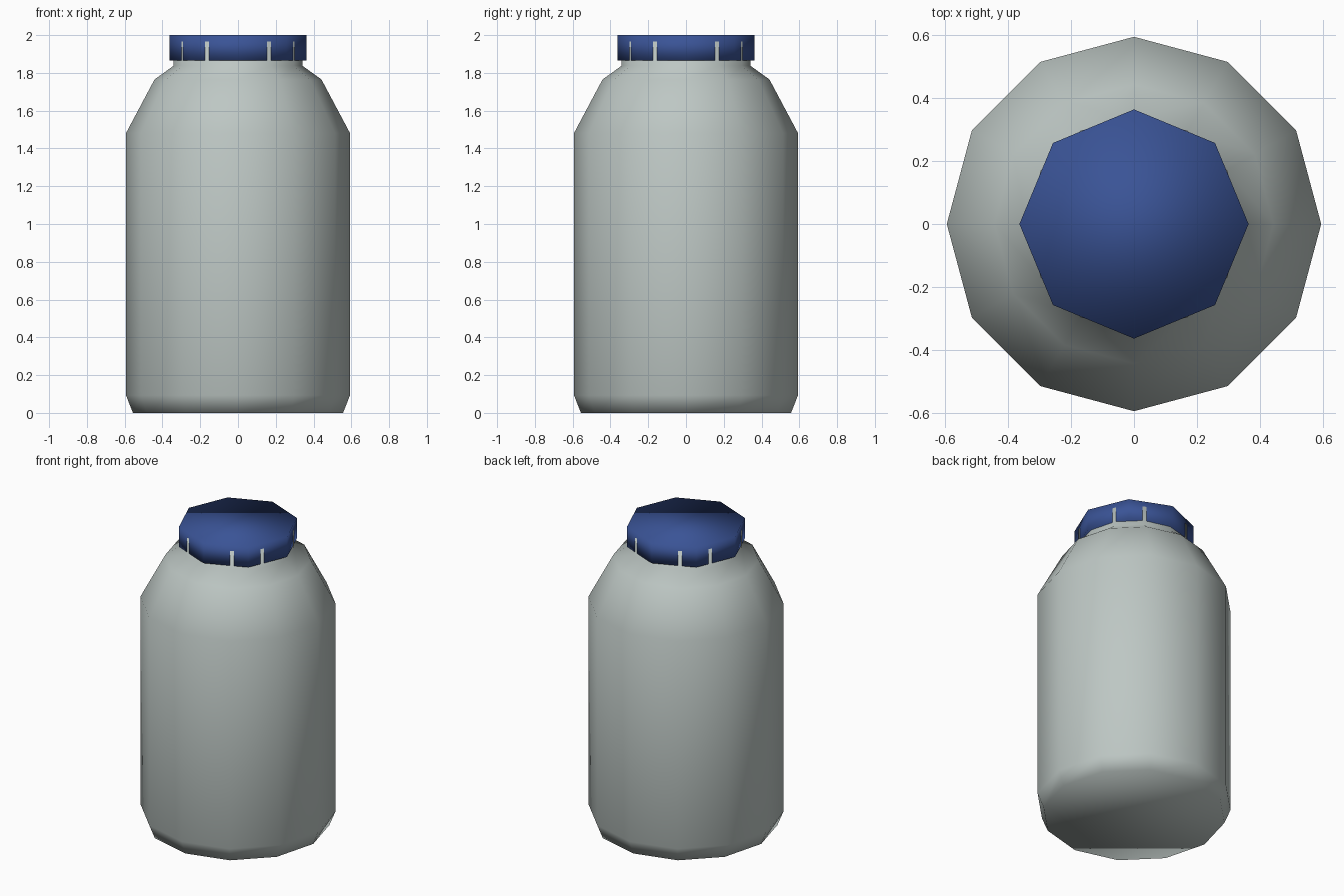
import bpy, bmesh, math

if "Cube" in bpy.data.objects:
    bpy.data.objects.remove(bpy.data.objects["Cube"])


def material(name, rgb):
    m = bpy.data.materials.new(name)
    m.diffuse_color = (*rgb, 1.0)
    m.use_nodes = True
    m.node_tree.nodes["Principled BSDF"].inputs["Base Color"].default_value = m.diffuse_color
    return m


def lathe(name, profile, sides, mat):
    """Closed solid from (radius, z) rings, first corner on the x axis."""
    bm = bmesh.new()
    rings = []
    for r, z in profile:
        angles = [2 * math.pi * i / sides for i in range(sides)]
        rings.append([bm.verts.new((r * math.cos(a), r * math.sin(a), z)) for a in angles])
    for low, high in zip(rings, rings[1:]):
        for i in range(sides):
            j = (i + 1) % sides
            bm.faces.new((low[i], low[j], high[j], high[i]))
    bm.faces.new(rings[0][::-1])
    bm.faces.new(rings[-1])
    for f in bm.faces:
        f.smooth = True
    mesh = bpy.data.meshes.new(name)
    bm.to_mesh(mesh)
    bm.free()
    mesh.materials.append(mat)
    obj = bpy.data.objects.new(name, mesh)
    bpy.context.collection.objects.link(obj)
    return obj


grey = material("pale grey plastic", (0.51, 0.57, 0.55))
blue = material("blue plastic", (0.042, 0.087, 0.305))

# Twelve-sided bottle; the neck corners just poke through the cap sides as thin ribs
lathe("bottle_body", [(0.556, 0.0), (0.593, 0.093), (0.593, 1.481),
                      (0.442, 1.765), (0.3407, 1.838), (0.3407, 1.965)], 12, grey)

# Eight-sided screw cap
lathe("screw_cap", [(0.363, 1.866), (0.363, 2.0)], 8, blue)
